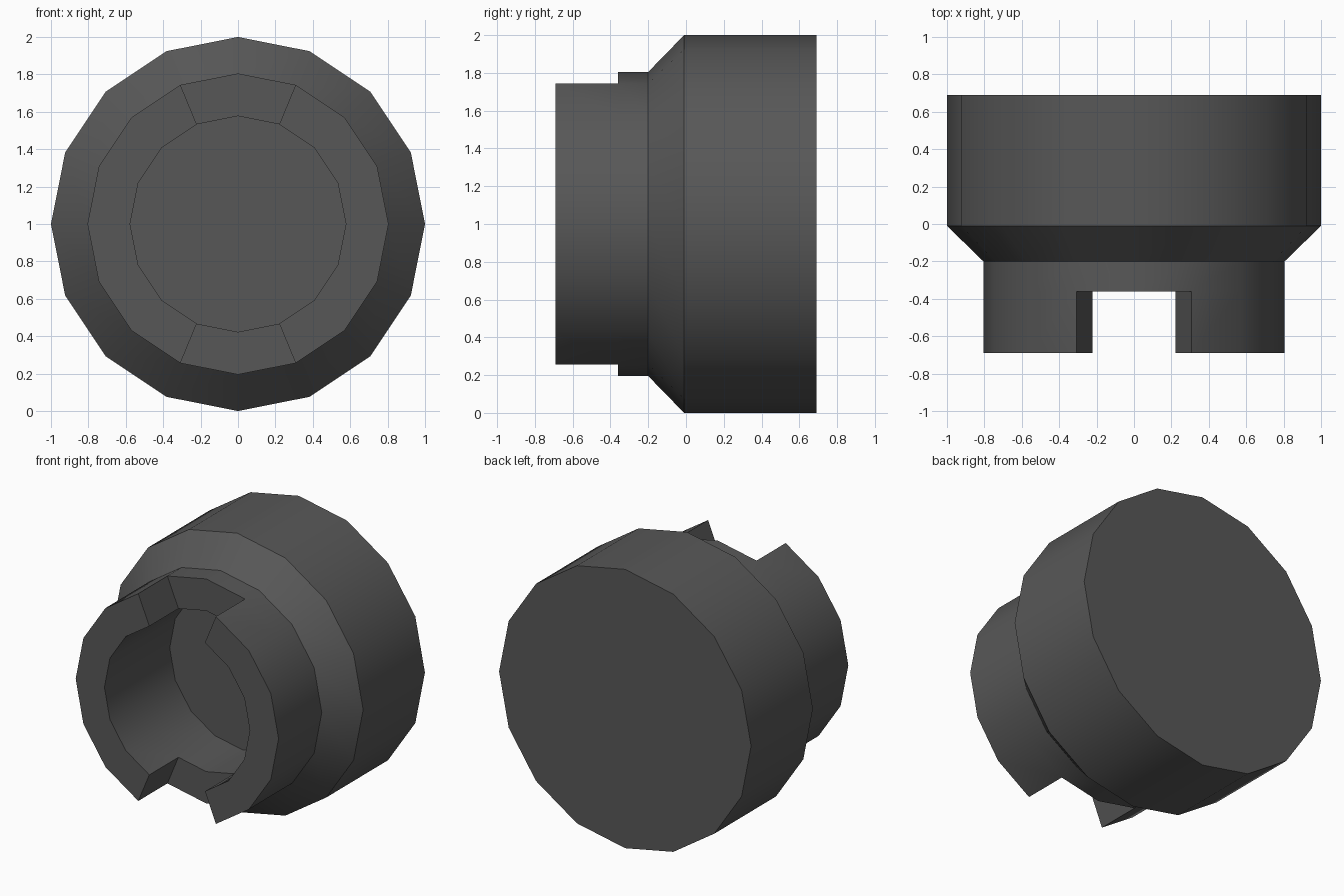
import bpy, bmesh
from math import pi, sin, cos

if "Cube" in bpy.data.objects:
    bpy.data.objects.remove(bpy.data.objects["Cube"])

SIDES = 16
# (radius, y) from the back rim, round the shoulder and collar, into the blind bore
PROFILE = [(1.0, 0.69), (1.0, -0.01), (0.805, -0.2), (0.805, -0.36),
           (0.577, -0.36), (0.577, 0.05)]
COLLAR = 3                      # profile step that makes the collar's front ring
SLOTS = {3, 4, 11, 12}          # segments left open at top and bottom
JAW_LENGTH = 0.33

bm = bmesh.new()


def ring(r, y):
    return [bm.verts.new((r * cos(2 * pi * i / SIDES), y, 1 + r * sin(2 * pi * i / SIDES)))
            for i in range(SIDES)]


# Turned body: solid drum, chamfer, collar and bore
rings = [ring(r, y) for r, y in PROFILE]
jaws = []
for k in range(len(rings) - 1):
    a, b = rings[k], rings[k + 1]
    for i in range(SIDES):
        j = (i + 1) % SIDES
        face = bm.faces.new((a[i], a[j], b[j], b[i]))
        if k == COLLAR and i not in SLOTS:
            jaws.append(face)
bm.faces.new(rings[0])
bm.faces.new(rings[-1])

# Two jaws pulled forward, leaving the slots between them
out = bmesh.ops.extrude_face_region(bm, geom=jaws)
moved = [g for g in out["geom"] if isinstance(g, bmesh.types.BMVert)]
bmesh.ops.translate(bm, verts=moved, vec=(0, -JAW_LENGTH, 0))
old = [f for f in jaws if f.is_valid]
if old:
    bmesh.ops.delete(bm, geom=old, context="FACES_ONLY")
bmesh.ops.recalc_face_normals(bm, faces=bm.faces[:])

mesh = bpy.data.meshes.new("slotted_knob")
bm.to_mesh(mesh)
bm.free()
knob = bpy.data.objects.new("slotted_knob", mesh)
bpy.context.collection.objects.link(knob)

# Dark charcoal finish
charcoal = bpy.data.materials.new("charcoal")
charcoal.diffuse_color = (0.097, 0.097, 0.097, 1)
charcoal.use_nodes = True
charcoal.node_tree.nodes["Principled BSDF"].inputs["Base Color"].default_value = charcoal.diffuse_color
mesh.materials.append(charcoal)

# Smooth round the barrel, sharp at the rims and slots
bpy.context.view_layer.objects.active = knob
knob.select_set(True)
bpy.ops.object.shade_smooth_by_angle(angle=pi / 6)
